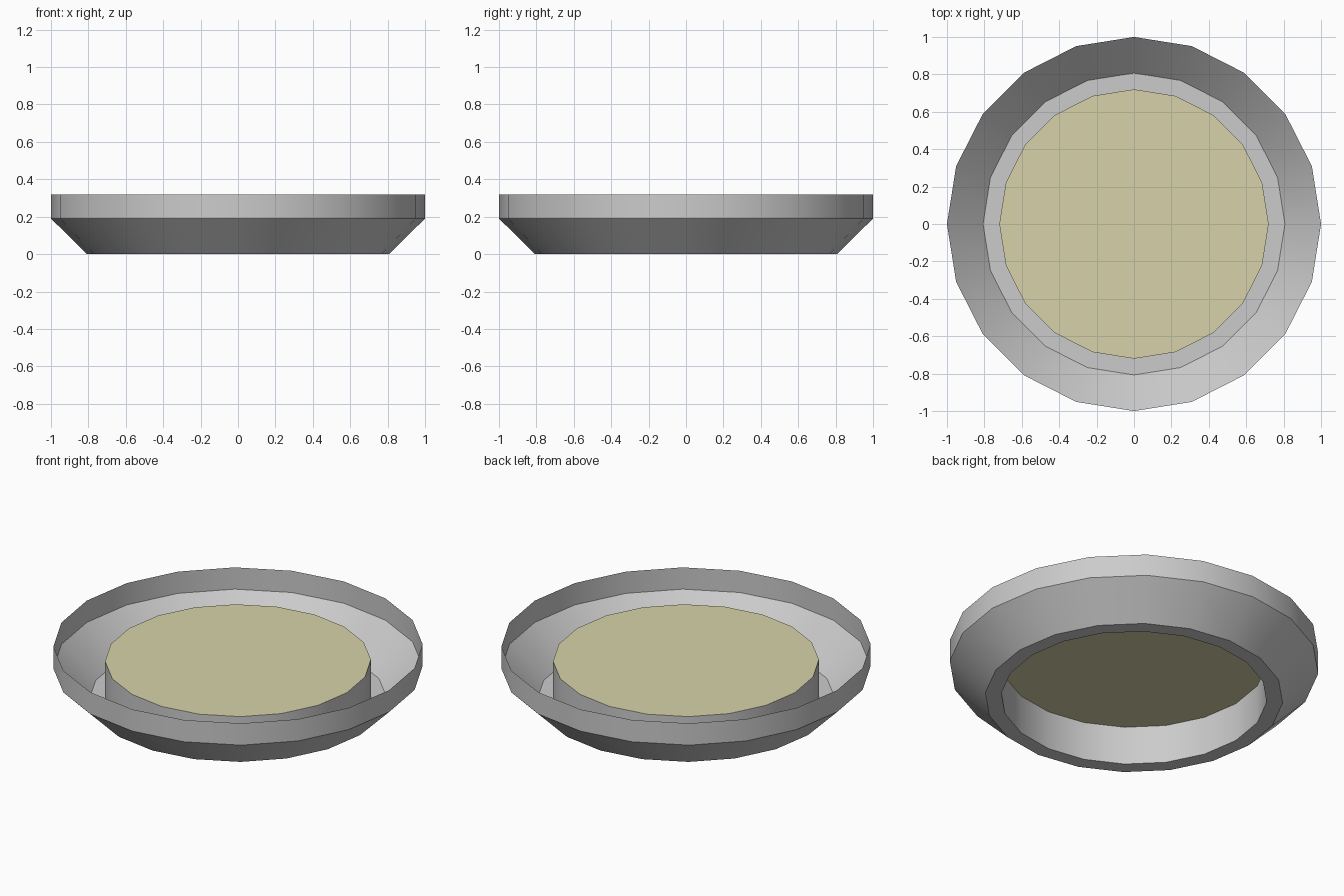
import bpy, math

if "Cube" in bpy.data.objects:
    bpy.data.objects.remove(bpy.data.objects["Cube"])

SIDES = 20

def material(name, color):
    m = bpy.data.materials.new(name)
    m.diffuse_color = (*color, 1.0)
    m.use_nodes = True
    m.node_tree.nodes["Principled BSDF"].inputs["Base Color"].default_value = m.diffuse_color
    return m

metal = material("light grey", (0.60, 0.60, 0.60))
glass = material("pale yellow", (0.68, 0.65, 0.40))

def make(name, verts, faces, mat):
    mesh = bpy.data.meshes.new(name)
    mesh.from_pydata(verts, [], faces)
    mesh.materials.append(mat)
    obj = bpy.data.objects.new(name, mesh)
    bpy.context.collection.objects.link(obj)
    bpy.ops.object.select_all(action='DESELECT')
    obj.select_set(True)
    bpy.context.view_layer.objects.active = obj
    bpy.ops.object.shade_smooth_by_angle(angle=math.radians(30))
    return obj

def ring(r, z):
    return [(r * math.cos(2 * math.pi * i / SIDES),
             r * math.sin(2 * math.pi * i / SIDES), z) for i in range(SIDES)]

# open sheet housing: rim, sloped wall, base ring, inner collar
profile = [(1.0, 0.32), (1.0, 0.19), (0.807, 0.0), (0.72, 0.0), (0.72, 0.23)]
verts = [v for r, z in profile for v in ring(r, z)]
faces = []
for k in range(len(profile) - 1):
    for i in range(SIDES):
        j = (i + 1) % SIDES
        a, b = k * SIDES, (k + 1) * SIDES
        faces.append((a + i, b + i, b + j, a + j))
make("housing", verts, faces, metal)

# flat lamp disc closing the collar
make("lamp_disc", ring(0.72, 0.23), [tuple(range(SIDES))], glass)
